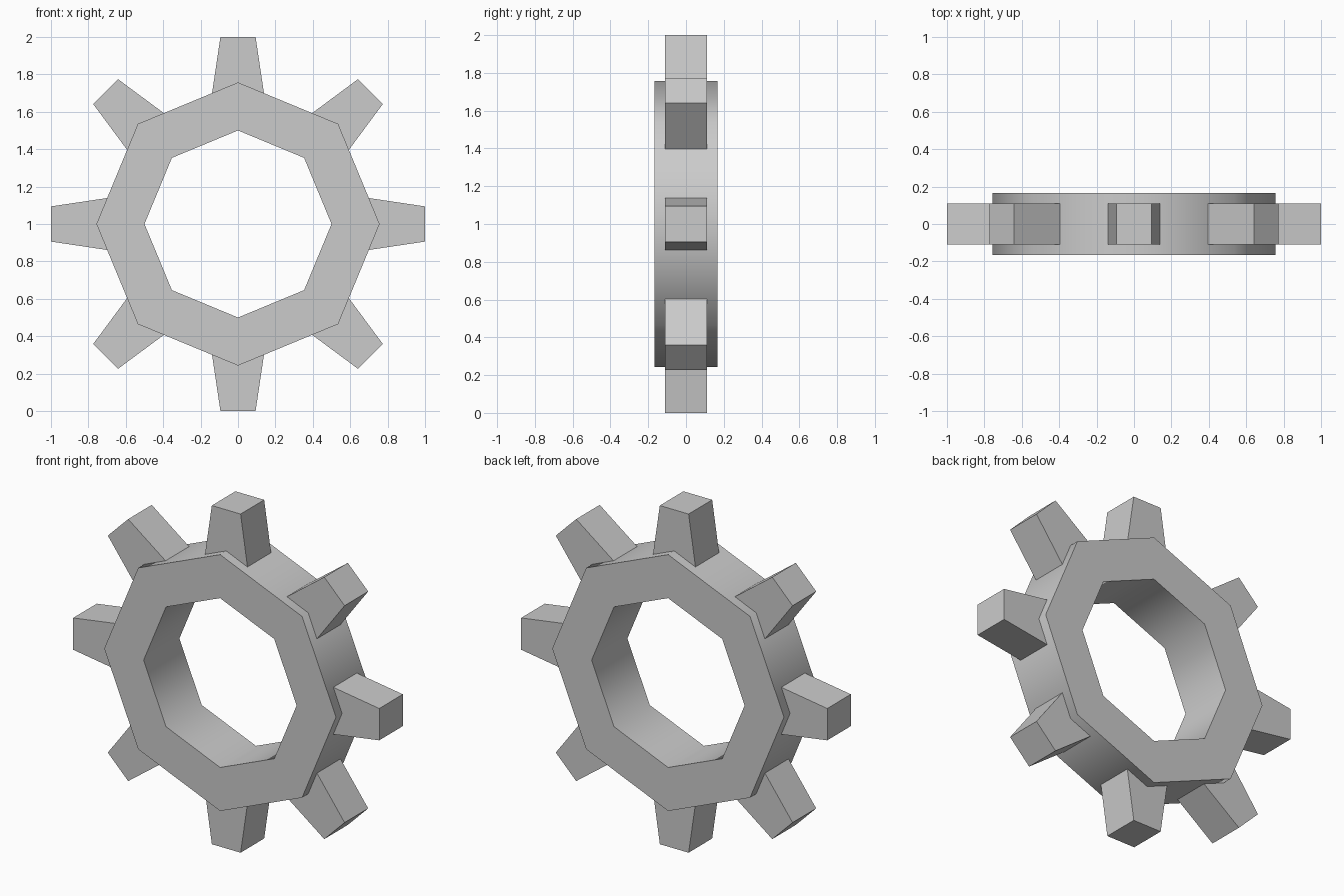
import bpy, bmesh
from math import sin, cos, pi, radians

if "Cube" in bpy.data.objects:
    bpy.data.objects.remove(bpy.data.objects["Cube"])

SIDES = 8
CENTRE_Z = 1.0


def make_object(name, bm):
    bmesh.ops.recalc_face_normals(bm, faces=bm.faces)
    mesh = bpy.data.meshes.new(name)
    bm.to_mesh(mesh)
    bm.free()
    obj = bpy.data.objects.new(name, mesh)
    bpy.context.collection.objects.link(obj)
    obj.location.z = CENTRE_Z
    return obj


# Octagonal rim: rectangular section swept around the y axis
def make_rim(r_in, r_out, half_y):
    bm = bmesh.new()
    section = [(r_in, -half_y), (r_out, -half_y), (r_out, half_y), (r_in, half_y)]
    rings = []
    for i in range(SIDES):
        a = 2 * pi * i / SIDES
        rings.append([bm.verts.new((r * sin(a), y, r * cos(a))) for r, y in section])
    for i in range(SIDES):
        p, q = rings[i], rings[(i + 1) % SIDES]
        for j in range(4):
            k = (j + 1) % 4
            bm.faces.new((p[j], p[k], q[k], q[j]))
    return make_object("gear_rim", bm)


# Tapered tooth with its base sunk slightly into the rim
def make_tooth(index):
    bm = bmesh.new()
    profile = [(-0.141, 0.685), (0.141, 0.685), (0.094, 1.0), (-0.094, 1.0)]
    face = bm.faces.new([bm.verts.new((x, -0.11, z)) for x, z in profile])
    ext = bmesh.ops.extrude_face_region(bm, geom=[face])
    verts = [v for v in ext["geom"] if isinstance(v, bmesh.types.BMVert)]
    bmesh.ops.translate(bm, vec=(0, 0.22, 0), verts=verts)
    tooth = make_object(f"gear_tooth_{index + 1}", bm)
    tooth.rotation_euler.y = 2 * pi * index / SIDES


rim = make_rim(0.5, 0.757, 0.167)
for n in range(SIDES):
    make_tooth(n)

# Smooth rim walls with sharp rims at the flat sides
bpy.ops.object.select_all(action='DESELECT')
rim.select_set(True)
bpy.context.view_layer.objects.active = rim
bpy.ops.object.shade_smooth_by_angle(angle=radians(60))
